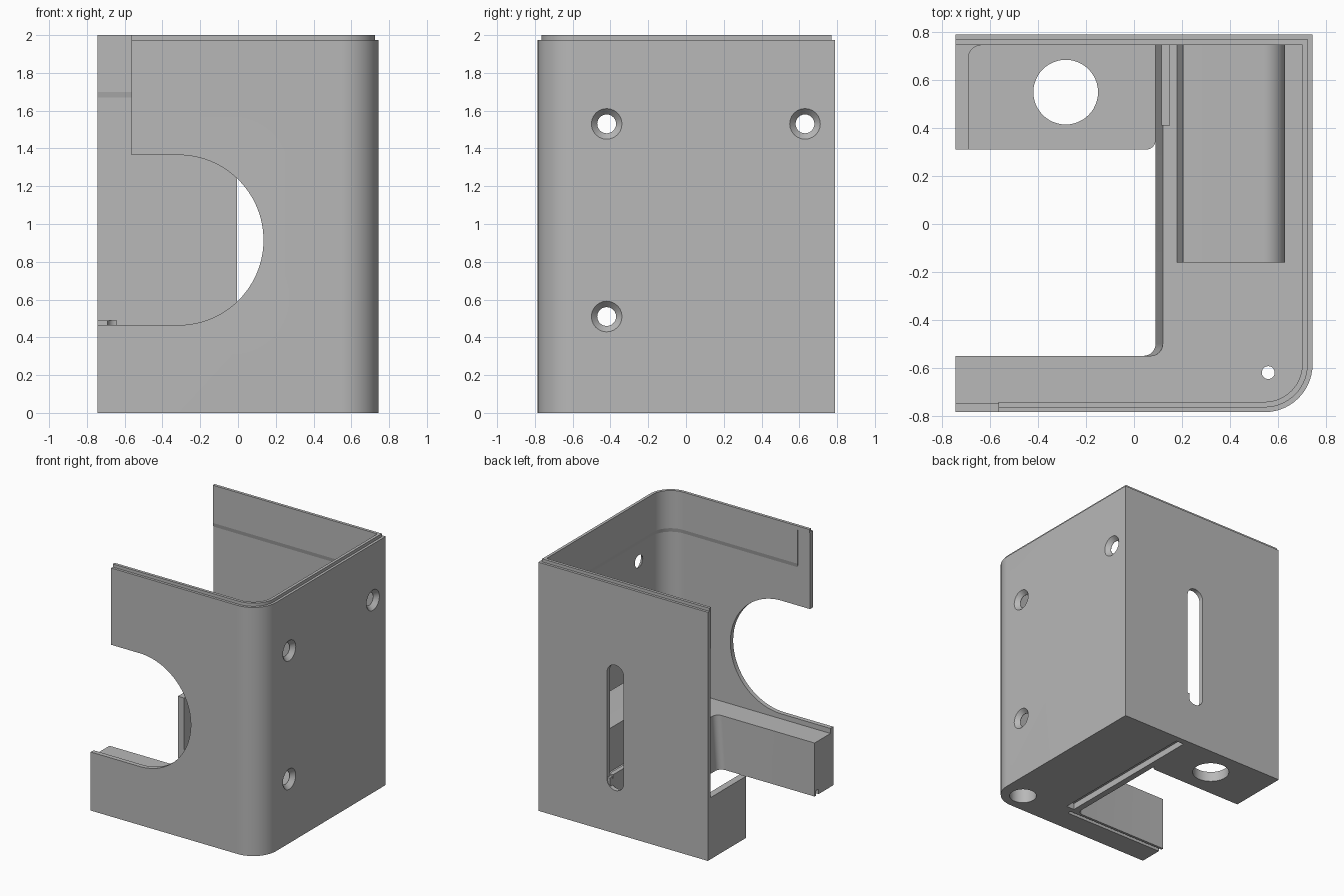
import bpy, bmesh
from math import sin, cos, pi

old = bpy.data.objects.get("Cube")
if old:
    bpy.data.objects.remove(old, do_unlink=True)

grey = bpy.data.materials.new("plain grey")
grey.use_nodes = True
grey.diffuse_color = (0.48, 0.48, 0.48, 1)
grey.node_tree.nodes["Principled BSDF"].inputs["Base Color"].default_value = grey.diffuse_color


def arc(cx, cy, r, a0, a1, n=14):
    """Points on an arc, angles in degrees."""
    angles = [(a0 + (a1 - a0) * i / n) * pi / 180 for i in range(n + 1)]
    return [(cx + r * cos(a), cy + r * sin(a)) for a in angles]


def prism(name, low, high, z0, z1, axis="z"):
    """Loft between two outlines; axis says which way it is extruded."""
    place = {"z": lambda a, b, c: (a, b, c),
             "y": lambda a, b, c: (a, c, b),
             "x": lambda a, b, c: (c, a, b)}[axis]
    bm = bmesh.new()
    rings = [[bm.verts.new(place(a, b, z)) for a, b in pts]
             for pts, z in ((low, z0), (high, z1))]
    n = len(low)
    for i in range(n):
        j = (i + 1) % n
        bm.faces.new((rings[0][i], rings[0][j], rings[1][j], rings[1][i]))
    for ring in rings:
        bm.faces.new(ring)
    bmesh.ops.recalc_face_normals(bm, faces=bm.faces)
    mesh = bpy.data.meshes.new(name)
    bm.to_mesh(mesh)
    bm.free()
    mesh.materials.append(grey)
    obj = bpy.data.objects.new(name, mesh)
    bpy.context.collection.objects.link(obj)
    return obj


def box(name, x0, x1, y0, y1, z0, z1):
    pts = [(x0, y0), (x1, y0), (x1, y1), (x0, y1)]
    return prism(name, pts, pts, z0, z1)


def cut(target, *cutters):
    for c in cutters:
        m = target.modifiers.new("cut", "BOOLEAN")
        m.operation, m.solver, m.object = "DIFFERENCE", "EXACT", c
        c.hide_render = True
        c.hide_set(True)
        c.display_type = "WIRE"


LEFT, RIGHT, FRONT, BACK = -0.745, 0.745, -0.785, 0.79


def wall_outline(outer, inner):
    """Three walls seen from above, offset in from the outer size."""
    def side(d, back):
        return ([(LEFT, FRONT + d)]
                + arc(RIGHT - 0.2, FRONT + 0.2, 0.2 - d, -90, 0)
                + [(RIGHT - d, back)])
    return (side(outer, BACK - outer) + [(LEFT, BACK - outer), (LEFT, BACK - inner)]
            + side(inner, BACK - inner)[::-1])


# Walls, with a stepped lip on top and a thicker band inside
def wall(name, outer, inner, z0, z1):
    pts = wall_outline(outer, inner)
    return prism(name, pts, pts, z0, z1)


walls = wall("walls", 0, 0.036, 0, 1.975)
lip = wall("top_lip", 0.02, 0.043, 1.97, 2)
band = prism("inner_band", wall_outline(0.03, 0.034), wall_outline(0.03, 0.043), 1.66, 1.70)
band_top = wall("inner_band_top", 0.03, 0.043, 1.70, 1.98)

# Front opening: a slot with a round end and a cut-back upper wall
slot_pts = [(-0.9, 0.465)] + arc(-0.315, 0.915, 0.45, -90, 90, 48) + [(-0.9, 1.365)]
opening = prism("opening_cutter", slot_pts, slot_pts, -0.9, -0.6, "y")
upper = box("upper_cutter", -0.9, -0.565, -0.9, -0.6, 1.3, 2.1)
band_end = box("band_end_cutter", -0.9, -0.46, -0.9, -0.6, 1.5, 2.1)

# Upright slot in the back wall
back_pts = arc(0.068, 0.415, 0.073, 180, 360) + arc(0.068, 1.265, 0.073, 0, 180)
back_slot = prism("back_slot_cutter", back_pts, back_pts, 0.7, 0.9, "y")

# Countersunk screw holes in the side wall
screws = []
for y, z in ((-0.42, 1.53), (0.63, 1.53), (-0.42, 0.51)):
    screws.append(prism("screw_cutter", arc(y, z, 0.05, 0, 345, 23),
                        arc(y, z, 0.05, 0, 345, 23), 0.6, 0.8, "x"))
    screws.append(prism("countersink_cutter", arc(y, z, 0.05, 0, 345, 23),
                        arc(y, z, 0.083, 0, 345, 23), 0.712, 0.747, "x"))
cut(walls, opening, upper, back_slot, *screws)
cut(lip, upper)
cut(band, band_end)
cut(band_top, band_end)


# Raised base: a bar along the front and a wide bed along the side
def base_outline(edge):
    return ([(LEFT, FRONT + 0.005)]
            + arc(RIGHT - 0.2, FRONT + 0.2, 0.195, -90, 0)
            + [(RIGHT - 0.005, BACK - 0.005), (edge, BACK - 0.005)]
            + arc(edge - 0.05, -0.5, 0.05, 0, -90, 8) + [(LEFT, -0.55)])


base = prism("base", base_outline(0.09), base_outline(0.12), 0, 0.425)
pin_pts = arc(0.56, -0.62, 0.027, 0, 345, 23)
bore_pts = arc(0.56, -0.62, 0.1, 0, 350, 35)
cut(base,
    prism("pin_cutter", pin_pts, pin_pts, -0.1, 0.6),
    prism("bore_cutter", bore_pts, bore_pts, -0.1, 0.3),
    box("side_groove_cutter", 0.14, 0.21, -0.53, 0.74, -0.1, 0.05),
    box("front_groove_cutter", -0.9, 0.14, -0.6, -0.57, -0.1, 0.04))

# Raised block on the bed, with a leaning and a rounded side
block_pts = [(0.18, 0.42), (0.63, 0.42)] + arc(0.54, 0.66, 0.09, 0, 90, 10) + [(0.205, 0.75)]
block = prism("raised_block", block_pts, block_pts, -0.16, 0.76, "y")

# Low shelf in the back corner, with a round hole and an end wall
shelf_pts = ([(LEFT, 0.31)] + arc(0.05, 0.35, 0.04, -90, 0, 8)
             + [(0.09, BACK - 0.005), (LEFT, BACK - 0.005)])
shelf = prism("shelf", shelf_pts, shelf_pts, 0, 0.08)
hole_pts = arc(-0.285, 0.55, 0.135, 0, 352.5, 47)
cut(shelf, prism("shelf_hole_cutter", hole_pts, hole_pts, -0.1, 0.2))
end_pts = [(LEFT, 0.31), (-0.69, 0.31)] + arc(-0.64, 0.695, 0.05, 180, 90, 8) + [
    (-0.64, 0.77), (LEFT, 0.77)]
end_wall = prism("end_wall", end_pts, end_pts, 0, 0.49)

# Thin rib beside the shelf
rib = box("shelf_rib", 0.115, 0.15, 0.41, 0.75, 0.4, 0.44)

# Smooth the rounded parts, keeping edges sharp
for obj in (walls, lip, band, band_top, base, block, shelf, end_wall):
    bpy.ops.object.select_all(action="DESELECT")
    obj.select_set(True)
    bpy.context.view_layer.objects.active = obj
    for m in list(obj.modifiers):
        bpy.ops.object.modifier_apply(modifier=m.name)
    bpy.ops.object.shade_smooth_by_angle(angle=0.5)

# Remove the used cutters
for obj in list(bpy.data.objects):
    if "_cutter" in obj.name:
        bpy.data.objects.remove(obj, do_unlink=True)
